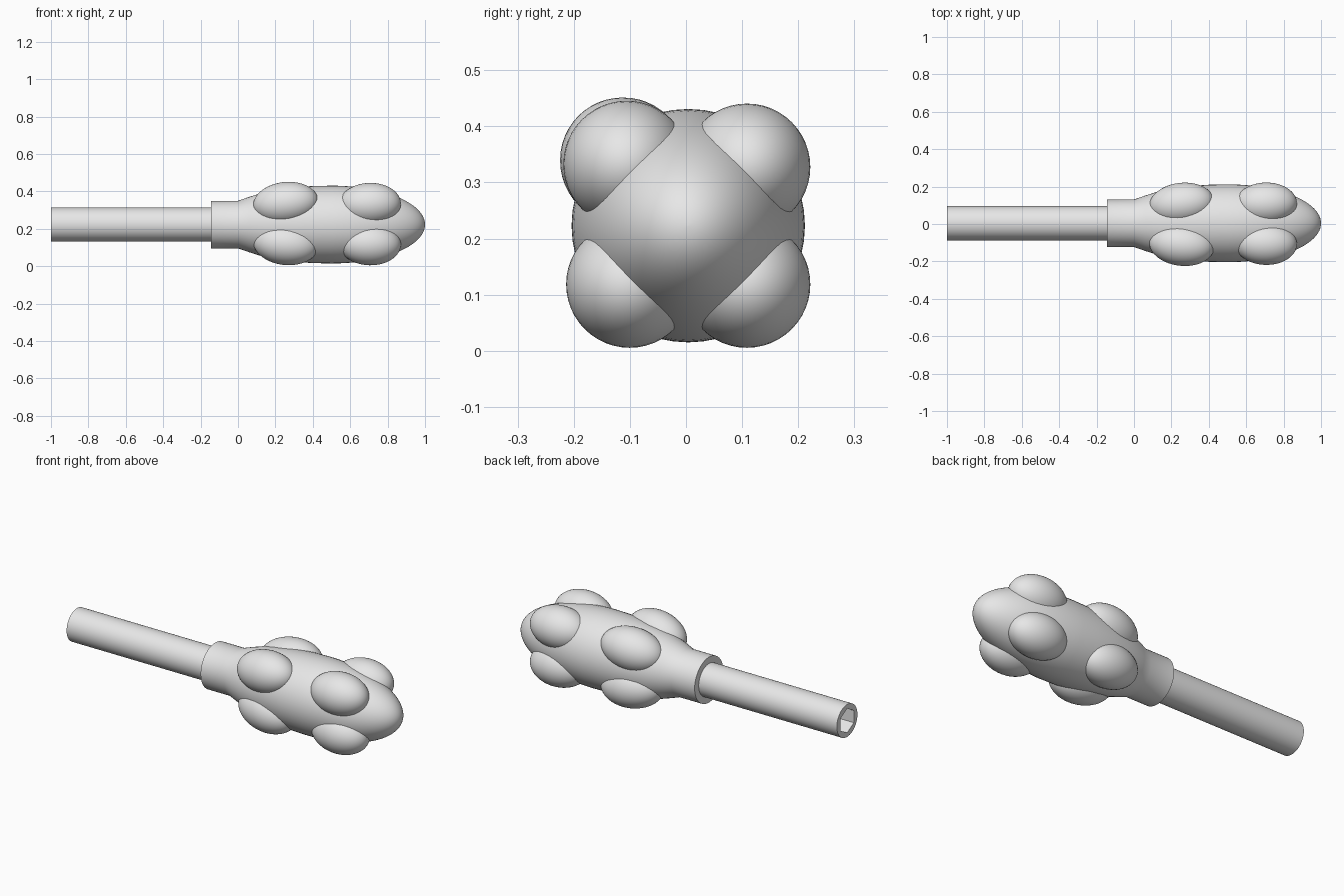
import bpy, bmesh
from math import sin, cos, pi, radians, sqrt
from mathutils import Matrix, Vector

cube = bpy.data.objects.get("Cube")
if cube:
    bpy.data.objects.remove(cube, do_unlink=True)

AXIS_Y, AXIS_Z = 0.004, 0.223
CENTRE = Matrix.Translation((0, AXIS_Y, AXIS_Z))
SEGMENTS = 48

grey = bpy.data.materials.new("plain grey")
grey.use_nodes = True
grey.diffuse_color = (0.8, 0.8, 0.8, 1)
grey.node_tree.nodes["Principled BSDF"].inputs["Base Color"].default_value = (0.8, 0.8, 0.8, 1)


def finish(name, bm):
    """Turn a bmesh into a smooth shaded object with sharp edges kept."""
    bmesh.ops.recalc_face_normals(bm, faces=bm.faces[:])
    mesh = bpy.data.meshes.new(name)
    bm.to_mesh(mesh)
    bm.free()
    mesh.materials.append(grey)
    obj = bpy.data.objects.new(name, mesh)
    bpy.context.collection.objects.link(obj)
    bpy.ops.object.select_all(action='DESELECT')
    obj.select_set(True)
    bpy.context.view_layer.objects.active = obj
    bpy.ops.object.shade_smooth_by_angle(angle=radians(32))
    return obj


def circle(radius, angle):
    return radius


def hexagon(radius, angle):
    """Radius of a hexagon with corners up and down at the given angle."""
    return radius * cos(pi / 6) / cos(angle % (pi / 3) - pi / 6)


def loft(name, rings):
    """Skin rings of (x, radius, outline) along the x axis; close both ends."""
    bm = bmesh.new()
    loops = []
    for x, radius, outline in rings:
        loop = []
        for i in range(SEGMENTS):
            a = 2 * pi * i / SEGMENTS
            r = outline(radius, a)
            loop.append(bm.verts.new((x, AXIS_Y + r * sin(a), AXIS_Z + r * cos(a))))
        loops.append(loop)
    for a, b in zip(loops, loops[1:]):
        for i in range(SEGMENTS):
            j = (i + 1) % SEGMENTS
            bm.faces.new((a[i], a[j], b[j], b[i]))
    bm.faces.new(loops[0])
    bm.faces.new(loops[-1])
    return finish(name, bm)


# Shaft, with a hexagonal socket sunk into its free end
loft("shaft", [(-0.88, 0.091, circle), (-0.1, 0.091, circle)])
loft("socket_end", [(-0.885, 0.068, hexagon), (-1, 0.068, hexagon),
                    (-1, 0.091, circle), (-0.88, 0.091, circle)])

# Collar flaring into a long body with an elliptical nose
profile = [(-0.145, 0.127), (0, 0.127), (0.06, 0.148), (0.12, 0.167),
           (0.2, 0.185), (0.3, 0.199), (0.4, 0.206), (0.5, 0.208)]
for k in range(1, 24):
    t = k / 24 * pi / 2
    profile.append((0.5 + 0.5 * sin(t), 0.208 * cos(t)))
profile.append((1.0, 0.001))
loft("body", [(x, r, circle) for x, r in profile])


def lobe(name, x, turn, offset, half_length, tilt):
    """Egg-like bump around the body axis, tilted outward toward the nose."""
    place = (CENTRE @ Matrix.Rotation(turn, 4, 'X')
             @ Matrix.Translation((x, 0, offset))
             @ Matrix.Rotation(-tilt, 4, 'Y')
             @ Matrix.Diagonal((half_length, 0.113, 0.113, 1))
             @ Matrix.Rotation(pi / 2, 4, 'Y'))
    bm = bmesh.new()
    bmesh.ops.create_uvsphere(bm, u_segments=48, v_segments=28, radius=1, matrix=place)
    finish(name, bm)


# Two rows of four lobes
corners = {"upper_front": 45, "lower_front": 135, "lower_back": 225, "upper_back": 315}
for corner, degrees in corners.items():
    raised = corner == "upper_front"
    turn = radians(degrees)
    lobe("nose_lobe_" + corner, 0.705, turn, 0.155 if raised else 0.148, 0.166, radians(2))
    lobe("collar_lobe_" + corner, 0.255, turn, 0.162 if raised else 0.146, 0.175, radians(9))
